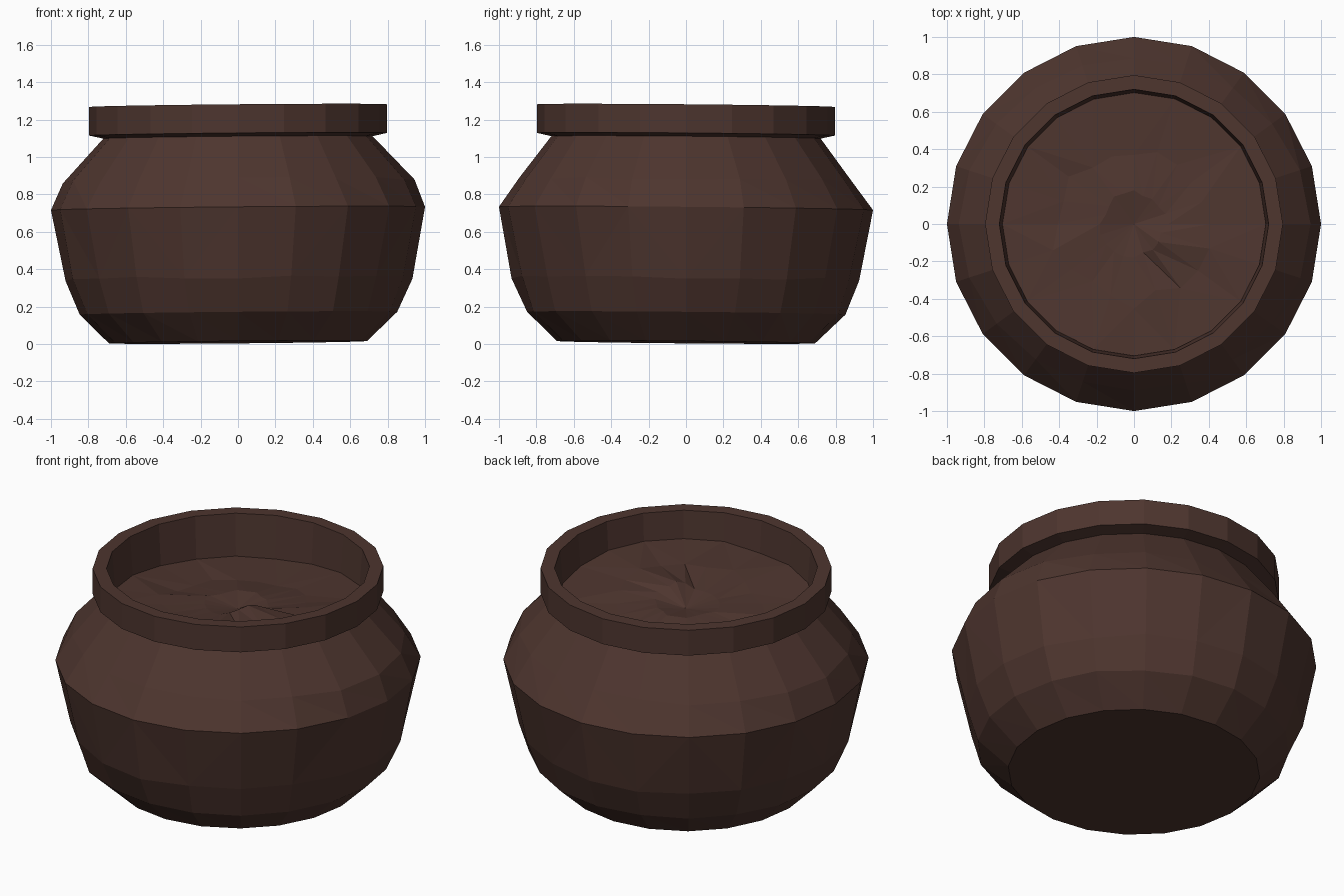
import bpy, bmesh, math, random

random.seed(7)
SIDES = 20

if "Cube" in bpy.data.objects:
    bpy.data.objects.remove(bpy.data.objects["Cube"], do_unlink=True)

brown = bpy.data.materials.new("dark brown clay")
brown.use_nodes = True
brown.diffuse_color = (0.076, 0.036, 0.028, 1)
bsdf = brown.node_tree.nodes["Principled BSDF"]
bsdf.inputs["Base Color"].default_value = brown.diffuse_color
bsdf.inputs["Roughness"].default_value = 0.9


def ring(bm, radius, height):
    """Ring of vertices; radius and height may be functions of the angle."""
    verts = []
    for i in range(SIDES):
        a = math.tau * i / SIDES
        r = radius(a) if callable(radius) else radius
        z = height(a) if callable(height) else height
        verts.append(bm.verts.new((r * math.cos(a), r * math.sin(a), z)))
    return verts


def bridge(bm, low, high, diagonals=None):
    """Join two rings with quads, or with triangles of slanted / alternating diagonals."""
    for i in range(SIDES):
        j = (i + 1) % SIDES
        a, b, c, d = low[i], low[j], high[j], high[i]
        if diagonals is None:
            bm.faces.new((a, b, c, d))
        elif diagonals == "slant" or i % 2:
            bm.faces.new((a, b, d))
            bm.faces.new((b, c, d))
        else:
            bm.faces.new((a, b, c))
            bm.faces.new((a, c, d))


def finish(bm, name):
    # the whole pot leans very slightly
    for v in bm.verts:
        v.co.z += 0.009 * (v.co.x - v.co.y)
    mesh = bpy.data.meshes.new(name)
    bm.to_mesh(mesh)
    bm.free()
    mesh.materials.append(brown)
    obj = bpy.data.objects.new(name, mesh)
    bpy.context.collection.objects.link(obj)


def rough(value, amount):
    return lambda a: value + random.uniform(-amount, amount)


def shoulder(a):
    # fuller on the two sides than at front and back
    return 0.89 + 0.05 * math.cos(a) ** 4 + random.uniform(-0.005, 0.005)


# Faceted body with flat base
bm = bmesh.new()
base = ring(bm, 0.69, 0.01)
foot = ring(bm, rough(0.855, 0.01), 0.165)
belly = ring(bm, rough(0.923, 0.01), rough(0.35, 0.01))
widest = ring(bm, 1.0, 0.725)
upper = ring(bm, shoulder, rough(0.875, 0.01))
neck = ring(bm, 0.72, 1.105)
bm.faces.new(base[::-1])
bridge(bm, base, foot, "slant")
bridge(bm, foot, belly)
bridge(bm, belly, widest, "alternate")
bridge(bm, widest, upper, "slant")
bridge(bm, upper, neck)
finish(bm, "pot_body")

# Rim band and inner wall
bm = bmesh.new()
loops = [ring(bm, r, z) for r, z in
         ((0.72, 1.105), (0.796, 1.122), (0.796, 1.275), (0.72, 1.275), (0.7, 1.0))]
for low, high in zip(loops, loops[1:]):
    bridge(bm, low, high)
finish(bm, "rim")


def fill_height(a):
    # contents sit higher toward the front left
    return 1.065 + 0.04 * math.cos(a + math.pi / 4) + random.uniform(-0.01, 0.01)


# Uneven contents with a small pit and fold at the centre
bm = bmesh.new()
edge = ring(bm, 0.705, fill_height)
mid = ring(bm, rough(0.42, 0.05), lambda a: fill_height(a) - 0.005)
core = ring(bm, rough(0.17, 0.02), lambda a: 1.055 + 0.06 * max(0, math.cos(a + 0.6)) ** 6)
pit = bm.verts.new((0, 0, 1.025))
bridge(bm, edge, mid, "alternate")
bridge(bm, mid, core, "slant")
for i in range(SIDES):
    bm.faces.new((core[i], core[(i + 1) % SIDES], pit))
finish(bm, "contents")
